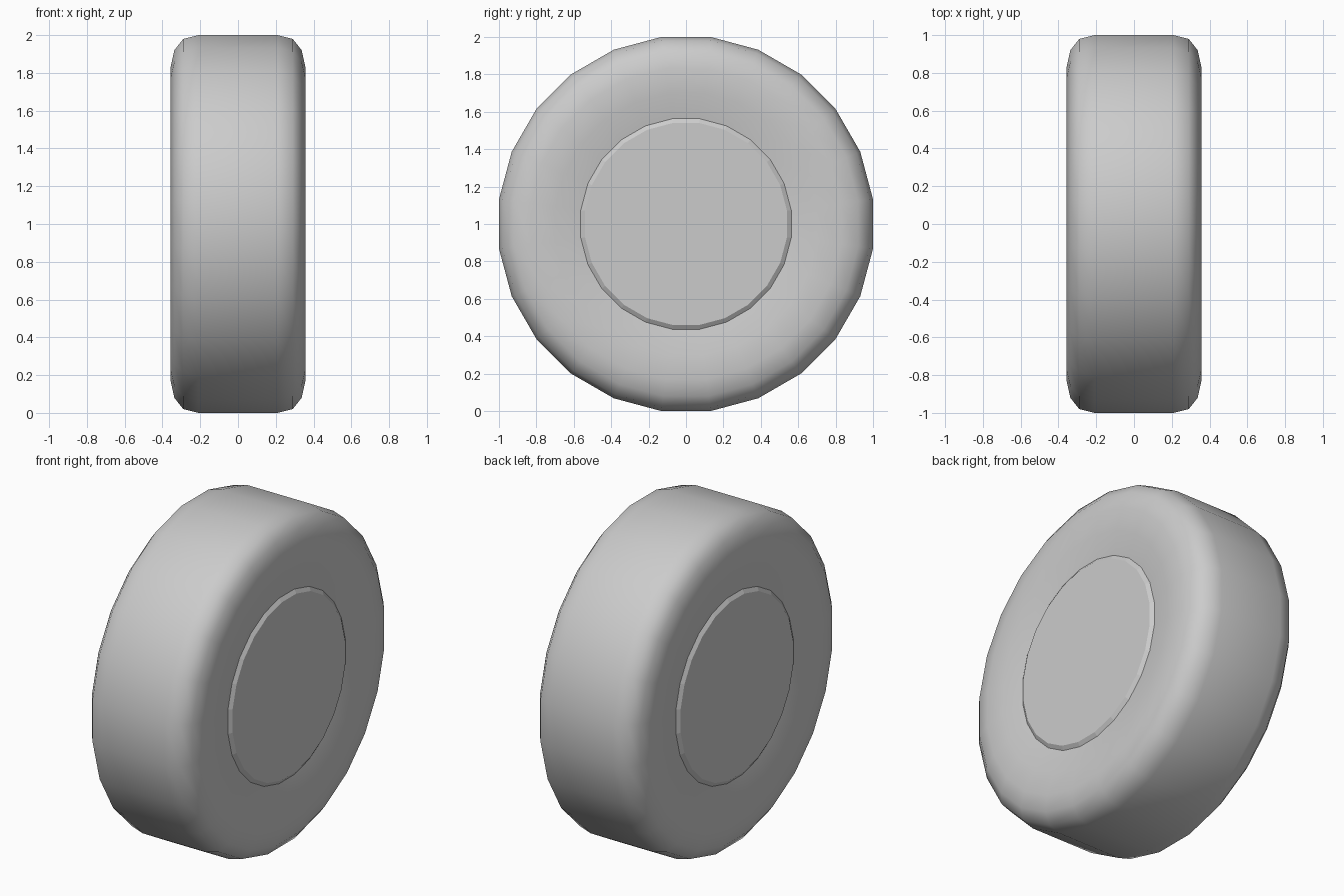
import bpy, bmesh, math

if "Cube" in bpy.data.objects:
    bpy.data.objects.remove(bpy.data.objects["Cube"])

SIDES = 24
FIT = 1 / math.cos(math.pi / SIDES)  # flats, not corners, lie at the given radius


def lathe(name, half, smooth, closed):
    """Revolve a profile of (x, radius), mirrored in x, around the axle."""
    profile = [(-x, r) for x, r in half] + [(x, r) for x, r in reversed(half)]
    bm = bmesh.new()
    rings = []
    for x, r in profile:
        ring = []
        for i in range(SIDES):
            a = 2 * math.pi * (i + 0.5) / SIDES
            ring.append(bm.verts.new((x, r * FIT * math.cos(a), 1 + r * FIT * math.sin(a))))
        rings.append(ring)
    pairs = list(zip(rings, rings[1:]))
    if closed:
        pairs.append((rings[-1], rings[0]))
    else:
        bm.faces.new(rings[0])
        bm.faces.new(rings[-1])
    for a, b in pairs:
        for i in range(SIDES):
            j = (i + 1) % SIDES
            bm.faces.new((a[i], a[j], b[j], b[i]))
    bmesh.ops.recalc_face_normals(bm, faces=bm.faces)
    for f in bm.faces:
        f.smooth = smooth
    mesh = bpy.data.meshes.new(name)
    bm.to_mesh(mesh)
    bm.free()
    obj = bpy.data.objects.new(name, mesh)
    bpy.context.collection.objects.link(obj)
    return obj


# Tyre: rounded shoulders and sidewalls dished slightly towards the hub
tyre = lathe("tyre", [(0.322, 0.54), (0.327, 0.565), (0.35, 0.70), (0.357, 0.83),
                      (0.337, 0.92), (0.29, 0.98), (0.21, 1.0)], True, True)

# Hub: raised disc on both sides with a narrow chamfer
hub = lathe("hub", [(0.342, 0.54), (0.325, 0.565)], False, False)
